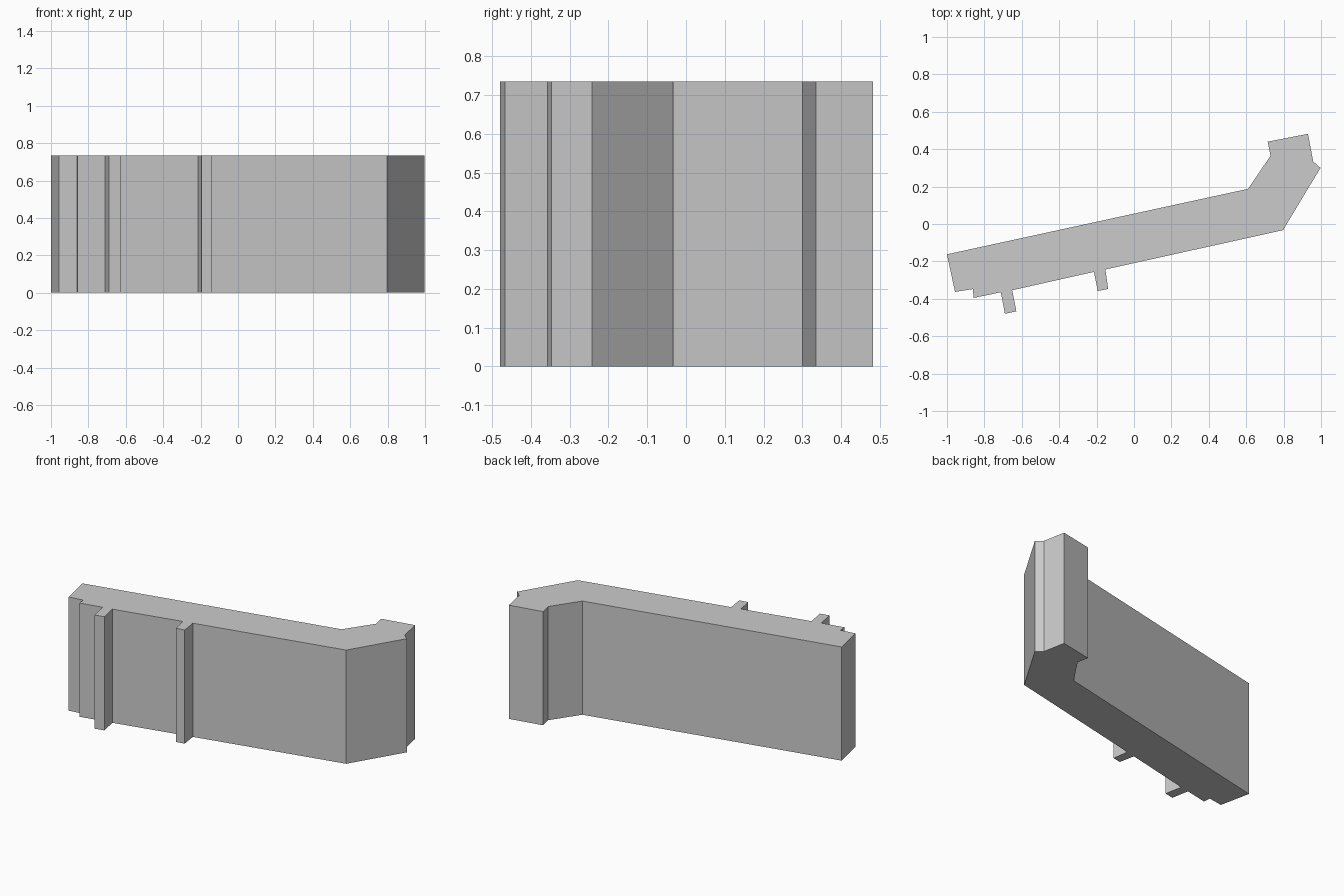
import bpy
import bmesh

cube = bpy.data.objects.get("Cube")
if cube:
    bpy.data.objects.remove(cube, do_unlink=True)

HEIGHT = 0.735

grey = bpy.data.materials.new("plain grey")
grey.use_nodes = True
colour = (0.6, 0.6, 0.6, 1)
grey.diffuse_color = colour
grey.node_tree.nodes["Principled BSDF"].inputs["Base Color"].default_value = colour

# Plan outline, walked clockwise along the edges of each part
back_edge = [(-1, -0.162), (0.61, 0.188)]
angled_return = [(0.73, 0.365), (0.715, 0.44), (0.93, 0.482),
                 (0.958, 0.335), (0.997, 0.3), (0.797, -0.033)]
inner_pilaster = [(-0.153, -0.243), (-0.138, -0.347), (-0.194, -0.358), (-0.214, -0.256)]
outer_pilaster = [(-0.651, -0.354), (-0.629, -0.467), (-0.69, -0.48), (-0.712, -0.365)]
stepped_end = [(-0.857, -0.395), (-0.862, -0.348), (-0.957, -0.363)]
outline = back_edge + angled_return + inner_pilaster + outer_pilaster + stepped_end


def extrude_plan(name, points, height, material):
    """Raise a flat plan outline into a closed solid."""
    bm = bmesh.new()
    base = bm.faces.new([bm.verts.new((x, y, 0)) for x, y in points])
    top = bmesh.ops.extrude_face_region(bm, geom=[base], use_keep_orig=True)
    raised = [g for g in top["geom"] if isinstance(g, bmesh.types.BMVert)]
    bmesh.ops.translate(bm, verts=raised, vec=(0, 0, height))
    bmesh.ops.recalc_face_normals(bm, faces=bm.faces)
    mesh = bpy.data.meshes.new(name)
    bm.to_mesh(mesh)
    bm.free()
    mesh.materials.append(material)
    obj = bpy.data.objects.new(name, mesh)
    bpy.context.collection.objects.link(obj)
    return obj


# Wall with its angled return, pilasters and stepped end
extrude_plan("angled_wall", outline, HEIGHT, grey)
